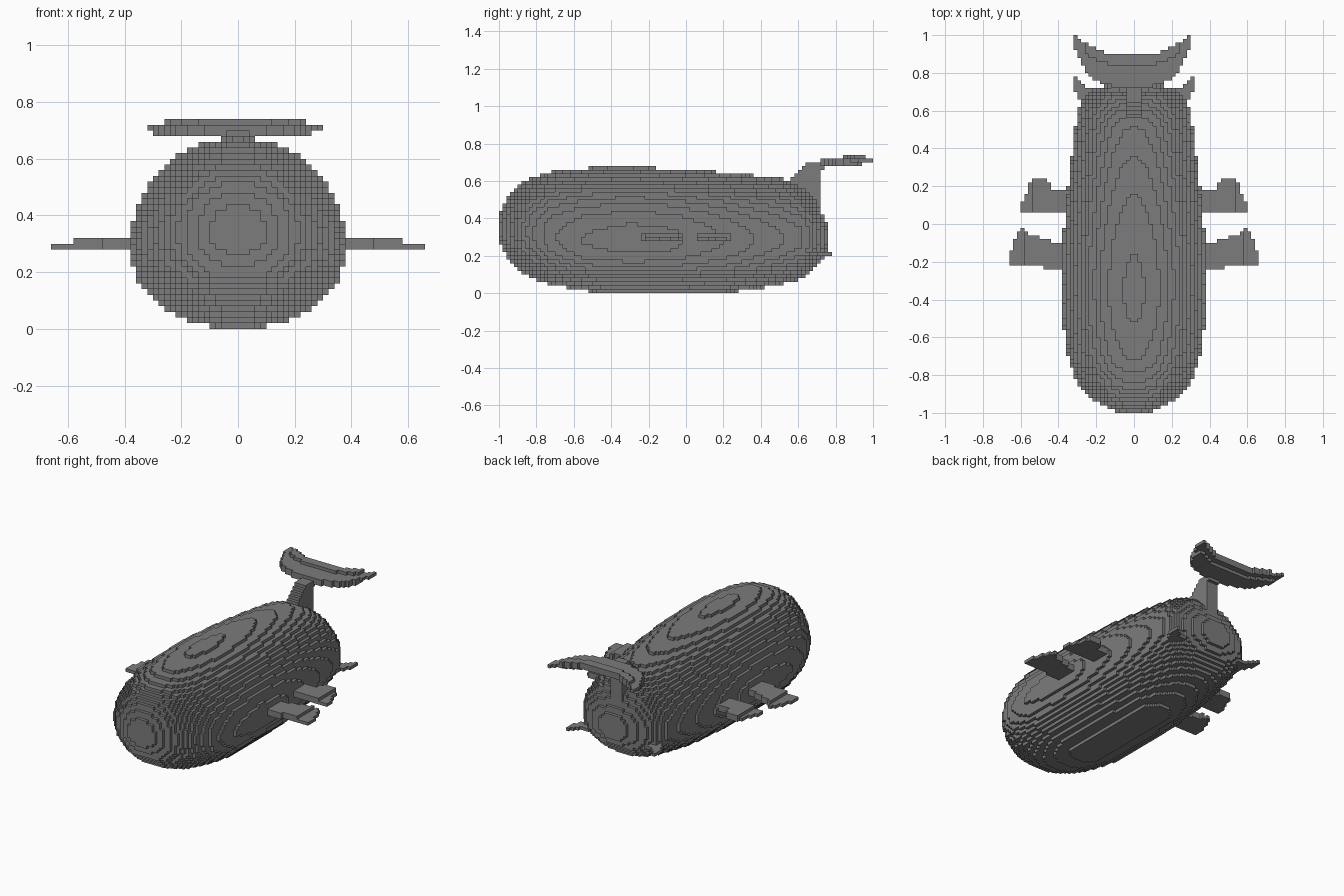
import bpy
import bmesh
from mathutils import Vector

cube = bpy.data.objects.get("Cube")
if cube:
    bpy.data.objects.remove(cube, do_unlink=True)

VOXEL = 0.02
DIRECTIONS = [Vector(d) for d in
              ((1, 0, 0), (-1, 0, 0), (0, 1, 0), (0, -1, 0), (0, 0, 1), (0, 0, -1))]

grey = bpy.data.materials.new("whale grey")
grey.use_nodes = True
grey.diffuse_color = (0.2, 0.2, 0.2, 1)
grey.node_tree.nodes["Principled BSDF"].inputs["Base Color"].default_value = grey.diffuse_color


def curve(points, value):
    """Piecewise linear profile lookup, held constant past both ends."""
    if value <= points[0][0]:
        return points[0][1]
    for (a, fa), (b, fb) in zip(points, points[1:]):
        if value <= b:
            return fa + (fb - fa) * (value - a) / (b - a)
    return points[-1][1]


def build_voxels(name, inside):
    """Fill the grid where inside(x, y, z) holds and keep only the outer cell faces."""
    cells = set()
    for i in range(-33, 33):
        for j in range(-50, 50):
            for k in range(37):
                if inside(*((n + 0.5) * VOXEL for n in (i, j, k))):
                    cells.add((i, j, k))
    bm = bmesh.new()
    corners = {}

    def corner(point):
        key = tuple(round(c) for c in point)
        if key not in corners:
            corners[key] = bm.verts.new(Vector(key) * VOXEL)
        return corners[key]

    for cell in sorted(cells):
        middle = Vector(cell) + Vector((0.5, 0.5, 0.5))
        for normal in DIRECTIONS:
            if tuple(int(a + b) for a, b in zip(cell, normal)) in cells:
                continue
            u = Vector((normal.y, normal.z, normal.x)) / 2
            v = normal.cross(u)
            centre = middle + normal / 2
            bm.faces.new([corner(centre + s * u + t * v)
                          for s, t in ((-1, -1), (1, -1), (1, 1), (-1, 1))])
    mesh = bpy.data.meshes.new(name)
    bm.to_mesh(mesh)
    bm.free()
    mesh.materials.append(grey)
    obj = bpy.data.objects.new(name, mesh)
    bpy.context.collection.objects.link(obj)


# Body profiles along the length
TOP = [(-.99, .44), (-.95, .52), (-.91, .57), (-.85, .61), (-.72, .651), (-.53, .67),
       (-.35, .675), (-.16, .67), (.16, .65), (.36, .63), (.52, .61), (.6, .58),
       (.67, .53), (.71, .46), (.75, .38)]
BOTTOM = [(-.99, .26), (-.95, .17), (-.87, .1), (-.75, .05), (-.6, .02), (-.46, 0),
          (.2, 0), (.36, .02), (.5, .045), (.6, .07), (.67, .11), (.71, .15), (.75, .22)]
WIDTH = [(-.99, .1), (-.95, .19), (-.9, .25), (-.84, .3), (-.73, .345), (-.56, .37),
         (-.3, .38), (-.07, .375), (.2, .35), (.48, .315), (.62, .295), (.68, .26),
         (.71, .22), (.75, .11)]
WAIST = [(-1, .35), (-.6, .28), (.4, .28), (.75, .3)]


def body(x, y, z):
    if y > .76:
        return False
    waist = curve(WAIST, y)
    edge = curve(TOP, y) if z > waist else curve(BOTTOM, y)
    return (abs(x) / curve(WIDTH, y)) ** 2.05 + (abs(z - waist) / abs(edge - waist)) ** 2.05 < 1


# Tail stalk rising from the back of the body
def tail_stalk(x, y, z):
    start = curve([(.46, .52), (.62, .56), (.7, .66)], z)
    return abs(x) < .04 and .46 < z < .7 and start < y < curve([(.6, .72), (.7, .74)], z)


# Crescent tail fluke with a raised trailing strip
LEADING = [(.08, .72), (.18, .75), (.24, .8), (.28, .88), (.32, .98)]
TRAILING = [(.1, .9), (.18, .92), (.25, .96), (.3, 1)]


def tail_fluke(x, y, z):
    across = abs(x + .01)
    back = curve(TRAILING, across)
    if across > .31 or not curve(LEADING, across) < y < back:
        return False
    if z > .72:
        return across < .25 and y > back - .06
    return z > .7 or (z > .68 and across < .28 and y < back - .04)


# Flat paddles, each given by its front and rear edge across the span
def paddle(side, root, tip, front, rear, low, high, step):
    def inside(x, y, z):
        span = x * side
        return (root < span < tip and low < z < (high if span < step else low + VOXEL)
                and curve(front, span) < y < curve(rear, span))
    return inside


FRONT_FIN = ([(.38, -.24), (.66, -.21)],
             [(.36, -.11), (.48, -.08), (.56, -.05), (.59, -.01), (.62, -.05), (.66, -.18)])
REAR_FIN = ([(.36, .07), (.44, .05)],
            [(.34, .18), (.42, .18), (.48, .24), (.54, .24), (.6, .09)])
HIND_FIN = ([(.24, .62), (.28, .63), (.34, .78)],
            [(.24, .72), (.28, .75), (.32, .79)])

build_voxels("body", body)
build_voxels("tail_stalk", tail_stalk)
build_voxels("tail_fluke", tail_fluke)
for side, label in ((1, "left"), (-1, "right")):
    build_voxels(label + "_front_fin", paddle(side, .34, .66, *FRONT_FIN, .28, .32, .58))
    build_voxels(label + "_rear_fin", paddle(side, .32, .6, *REAR_FIN, .28, .32, .54))
    build_voxels(label + "_hind_fin", paddle(side, .2, .32, *HIND_FIN, .2, .22, .3))
